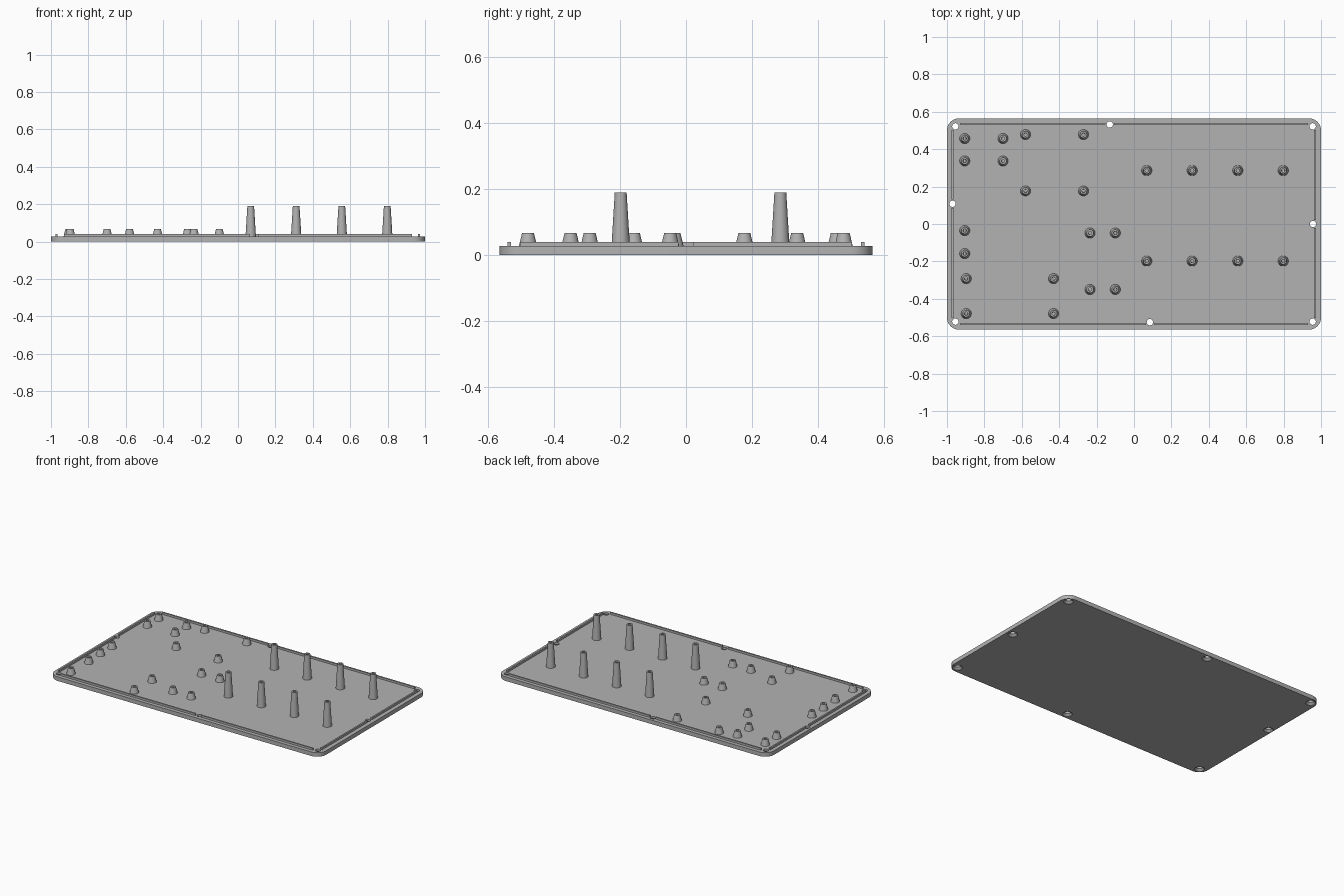
import bpy, bmesh, math
from mathutils import Vector

cube = bpy.data.objects.get("Cube")
if cube:
    bpy.data.objects.remove(cube, do_unlink=True)

HALF_X, HALF_Y, CORNER = 1.0, 0.565, 0.065
FLOOR, RIDGE_TOP = 0.027, 0.04

grey = bpy.data.materials.new("matte grey")
grey.use_nodes = True
colour = (0.45, 0.45, 0.45, 1)
grey.diffuse_color = colour
grey.node_tree.nodes["Principled BSDF"].inputs["Base Color"].default_value = colour


def finish(name, bm, smooth=True):
    bmesh.ops.recalc_face_normals(bm, faces=bm.faces)
    mesh = bpy.data.meshes.new(name)
    bm.to_mesh(mesh)
    bm.free()
    mesh.materials.append(grey)
    ob = bpy.data.objects.new(name, mesh)
    bpy.context.collection.objects.link(ob)
    if smooth:
        bpy.ops.object.select_all(action='DESELECT')
        ob.select_set(True)
        bpy.context.view_layer.objects.active = ob
        bpy.ops.object.shade_smooth_by_angle(angle=math.radians(30))
    return ob


def lathe(bm, x, y, profile, sides=32):
    """Spin (radius, z) points into a closed solid with flat ends."""
    rings = [[bm.verts.new((x + r * math.cos(math.tau * i / sides),
                            y + r * math.sin(math.tau * i / sides), z))
              for i in range(sides)] for r, z in profile]
    for low, high in zip(rings, rings[1:]):
        for i in range(sides):
            j = (i + 1) % sides
            bm.faces.new((low[i], low[j], high[j], high[i]))
    bm.faces.new(rings[0][::-1])
    bm.faces.new(rings[-1])


def box(bm, x0, x1, y0, y1, z0, z1):
    verts = bmesh.ops.create_cube(bm, size=1)["verts"]
    size = Vector((x1 - x0, y1 - y0, z1 - z0))
    mid = Vector((x0 + x1, y0 + y1, z0 + z1)) / 2
    for v in verts:
        v.co = v.co * size + mid


# Base plate with rounded corners
bm = bmesh.new()
outline = []
for k, (sx, sy) in enumerate([(1, 1), (-1, 1), (-1, -1), (1, -1)]):
    for i in range(13):
        a = math.pi / 2 * (k + i / 12)
        outline.append(bm.verts.new((sx * (HALF_X - CORNER) + CORNER * math.cos(a),
                                     sy * (HALF_Y - CORNER) + CORNER * math.sin(a), 0)))
face = bm.faces.new(outline)
top = bmesh.ops.extrude_face_region(bm, geom=[face])["geom"]
bmesh.ops.translate(bm, vec=(0, 0, FLOOR), verts=[g for g in top if isinstance(g, bmesh.types.BMVert)])
plate = finish("base_plate", bm, smooth=False)

# Countersunk screw holes through the plate
holes = [(sx * 0.955, sy * 0.522) for sx in (-1, 1) for sy in (-1, 1)]
holes += [(-0.13, 0.532), (0.085, -0.525), (-0.97, 0.108), (0.957, 0.0)]
bm = bmesh.new()
for x, y in holes:
    lathe(bm, x, y, [(0.03, -0.01), (0.03, 0.002), (0.017, 0.014), (0.017, 0.05)])
cutter = finish("screw_hole_cutter", bm, smooth=False)
cut = plate.modifiers.new("screw holes", 'BOOLEAN')
cut.object, cut.operation, cut.solver = cutter, 'DIFFERENCE', 'EXACT'
bpy.ops.object.select_all(action='DESELECT')
plate.select_set(True)
bpy.context.view_layer.objects.active = plate
bpy.ops.object.modifier_apply(modifier=cut.name)
bpy.data.objects.remove(cutter, do_unlink=True)
bpy.ops.object.shade_smooth_by_angle(angle=math.radians(30))

# Thin locating ridges, broken around the screw holes
bm = bmesh.new()
GAP, THICK = 0.022, 0.005
for y, hole_x in ((0.536, -0.13), (-0.536, 0.085)):
    for a, b in ((-0.93, hole_x - GAP), (hole_x + GAP, 0.93)):
        box(bm, a, b, y - THICK, y + THICK, FLOOR - 0.005, RIDGE_TOP)
for x, hole_y in ((-0.97, 0.108), (0.968, 0.0)):
    for a, b in ((-0.503, hole_y - GAP), (hole_y + GAP, 0.503)):
        box(bm, x - THICK, x + THICK, a, b, FLOOR - 0.005, RIDGE_TOP)
finish("locating_ridges", bm, smooth=False)


# Tapered standoffs with blind holes in their tops
def standoffs(name, spots, height):
    bm = bmesh.new()
    for x, y in spots:
        lathe(bm, x, y, [(0.028, FLOOR - 0.002), (0.018, height),
                         (0.009, height), (0.008, FLOOR + 0.006)])
    finish(name, bm)


def grid(xs, ys):
    return [(x, y) for x in xs for y in ys]


short = grid((-0.905, -0.70), (0.457, 0.337)) + grid((-0.58, -0.27), (0.478, 0.177))
short += grid((-0.905,), (-0.035, -0.158)) + grid((-0.897, -0.43), (-0.292, -0.479))
short += grid((-0.235, -0.10), (-0.048, -0.35))
standoffs("short_standoffs", short, 0.067)
standoffs("tall_standoffs", grid((0.068, 0.311, 0.555, 0.798), (0.286, -0.198)), 0.189)
